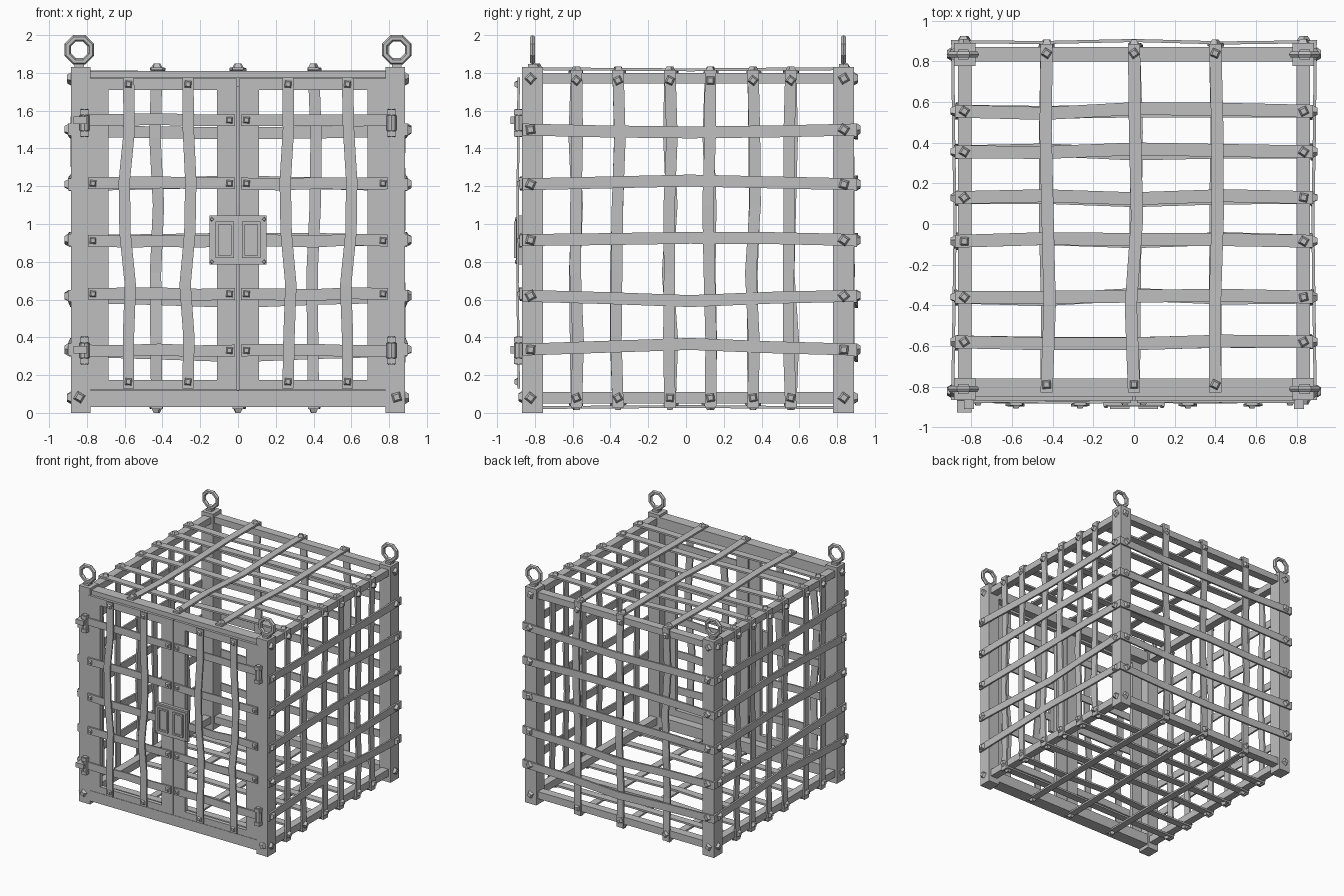
import bpy, bmesh, math, random
from mathutils import Vector

if "Cube" in bpy.data.objects:
    bpy.data.objects.remove(bpy.data.objects["Cube"])

random.seed(7)
iron = bpy.data.materials.new("grey iron")
iron.diffuse_color = (0.52, 0.52, 0.52, 1)
iron.use_nodes = True
iron.node_tree.nodes["Principled BSDF"].inputs["Base Color"].default_value = iron.diffuse_color


def finish(name, bm):
    bmesh.ops.recalc_face_normals(bm, faces=bm.faces)
    me = bpy.data.meshes.new(name)
    bm.to_mesh(me)
    bm.free()
    me.materials.append(iron)
    ob = bpy.data.objects.new(name, me)
    bpy.context.collection.objects.link(ob)
    return ob


def box(name, x, y, z):
    """Box from three (min, max) ranges."""
    bm = bmesh.new()
    bmesh.ops.create_cube(bm, size=1)
    for v in bm.verts:
        v.co = [r[0] if c < 0 else r[1] for c, r in zip(v.co, (x, y, z))]
    return finish(name, bm)


def bar(name, along, a0, a1, lat, norm, nrm_pos, lat_bend, out_bend=None, w=0.06, t=0.015):
    """Hand-forged flat bar: runs on axis `along`, face on axis `norm`, bent by offsets."""
    third = 3 - along - norm
    out = 1 if (nrm_pos > 0) else -1
    lb = [0] + list(lat_bend) + [0]
    ob = [0] + list(out_bend or [0] * len(lat_bend)) + [0]
    bm = bmesh.new()
    rings = []
    for i in range(len(lb)):
        ring = []
        for s, n in ((-1, -1), (1, -1), (1, 1), (-1, 1)):
            p = Vector((0, 0, 0))
            p[along] = a0 + (a1 - a0) * i / (len(lb) - 1)
            p[third] = lat + lb[i] + s * w / 2
            p[norm] = nrm_pos + out * ob[i] + n * t / 2
            ring.append(bm.verts.new(p))
        if rings:
            for k in range(4):
                bm.faces.new((rings[-1][k], rings[-1][k - 3], ring[k - 3], ring[k]))
        rings.append(ring)
    bm.faces.new(rings[0])
    bm.faces.new(rings[-1])
    return finish(name, bm)


def bolt(pos, normal, r=0.03, h=0.022, turn=None):
    """Chamfered square bolt head."""
    bm = bmesh.new()
    bmesh.ops.create_cone(bm, cap_ends=True, segments=4, radius1=r, radius2=r * 0.6, depth=h)
    ang = random.uniform(0, 1.5) if turn is None else turn
    q = Vector(normal).to_track_quat('Z', 'Y')
    for v in bm.verts:
        c, s = math.cos(ang), math.sin(ang)
        p = Vector((v.co.x * c - v.co.y * s, v.co.x * s + v.co.y * c, v.co.z + h * 0.4))
        v.co = q @ p + Vector(pos)
    return finish("bolt", bm)


def wob(n=3, amp=0.014):
    return [random.uniform(-amp, amp) for _ in range(n)]


YS = (-0.58, -0.36, -0.085, 0.13, 0.355, 0.555)      # side uprights and cross bars
XS = (-0.43, 0.0, 0.40)                              # back uprights and long bars
ZS = (1.50, 1.21, 0.915, 0.62, 0.335)                # horizontal bands
ZB = ((-.01, -.015, -.01), (.01, .02, .01), (.005, .012, .01), (-.012, -.028, -.01), (.015, .03, .012))

# corner posts with lifting eyes
for sx in (-1, 1):
    for y0, y1 in ((-0.867, -0.757), (0.778, 0.89)):
        box("corner_post", sorted((sx * 0.78, sx * 0.885)), (y0, y1), (0, 1.83))
        bm = bmesh.new()
        n, m = 8, 6
        yc = (y0 + y1) / 2
        vs = []
        for i in range(n):
            a = 2 * math.pi * (i + 0.5) / n
            for j in range(m):
                b = 2 * math.pi * j / m
                r = 0.066 + 0.018 * math.cos(b)
                vs.append(bm.verts.new((sx * 0.84 + r * math.cos(a), yc + 0.016 * math.sin(b),
                                        1.922 + r * math.sin(a))))
        for i in range(n):
            for j in range(m):
                i2, j2 = (i + 1) % n, (j + 1) % m
                bm.faces.new((vs[i * m + j], vs[i2 * m + j], vs[i2 * m + j2], vs[i * m + j2]))
        finish("lifting_eye", bm)
        box("eye_base", (sx * 0.84 - .025, sx * 0.84 + .025), (yc - .025, yc + .025), (1.825, 1.848))

# frame rails at top and bottom
for nm, z in (("top", (1.745, 1.80)), ("bottom", (0.05, 0.11))):
    for sx in (-1, 1):
        box(nm + "_side_rail", sorted((sx * 0.80, sx * 0.865)), (-0.77, 0.79), z)
    box(nm + "_back_rail", (-0.79, 0.79), (0.80, 0.87), z)
    box(nm + "_front_rail", (-0.79, 0.79), (-0.83, -0.76), (z[0] - 0.02, z[1] + 0.01))
box("front_sill", (-0.79, 0.79), (-0.868, -0.80), (0.03, 0.118))
box("front_lintel", (-0.79, 0.79), (-0.85, -0.80), (1.772, 1.81))

# side walls
for sx in (-1, 1):
    for y in YS:
        bar("side_upright", 2, 0.025, 1.815, y, 0, sx * 0.873, wob(4), wob(4, 0.008))
        for z in (1.76, 0.08):
            bolt((sx * 0.882, y, z), (sx, 0, 0))
    for z, b in zip(ZS, ZB):
        bar("side_band", 1, -0.865, 0.905, z, 0, sx * 0.892, b, (-.006, -.012, -.004), w=0.063)
    for z in (1.77,) + ZS + (0.08,):
        for y in (-0.823, 0.836):
            on_band = z in ZS
            bolt((sx * (0.90 if on_band else 0.886), y, z), (sx, 0, 0), r=0.034)

# back wall
for x in XS:
    bar("back_upright", 2, 0.025, 1.815, x, 1, 0.878, wob(4), wob(4, 0.01))
    for z in (1.76, 0.08):
        bolt((x, 0.887, z), (0, 1, 0))
for z, b in zip(ZS, ZB):
    bar("back_band", 0, -0.895, 0.895, z - 0.005, 1, 0.897, [-k if z > 1.4 or z < .4 else k for k in b] if z < .4
        else b, (-.004, .006, -.006), w=0.063)
    for x in (-0.835, 0.835):
        bolt((x, 0.905, z), (0, 1, 0), r=0.034)
for z in (1.77, 0.08):
    for x in (-0.835, 0.835):
        bolt((x, 0.891, z), (0, 1, 0), r=0.034)

# roof and floor grids
for nm, zc, zl, s in (("roof", 1.807, 1.822, 1), ("floor", 0.043, 0.028, -1)):
    for y in YS:
        bar(nm + "_cross_bar", 0, -0.88, 0.88, y, 2, zc, wob(3, 0.016), [-.004 * s, -.008 * s, -.003 * s], w=0.063)
        for x in (-0.835, 0.835):
            bolt((x, y, zc + s * 0.008), (0, 0, s))
    for x in XS:
        bar(nm + "_long_bar", 1, -0.83, 0.885, x, 2, zl, wob(3, 0.016), [-.003 * s, -.006 * s, -.002 * s])
        for y in (-0.79, 0.84):
            bolt((x, y, zl + s * 0.008), (0, 0, s))

# double doors
VX = ((0.265, (.002, -.015, -.01, .015, .005)), (0.58, (.005, .022, .018, -.01, 0)))
for sx in (-1, 1):
    def xr(a, b):
        return sorted((sx * a, sx * b))
    fy = (-0.868, -0.835)
    box("door_outer_stile", xr(0.685, 0.795), fy, (0.12, 1.77))
    box("door_inner_stile", xr(0.004, 0.11), fy, (0.12, 1.77))
    box("door_top_rail", xr(0.11, 0.685), fy, (1.71, 1.77))
    box("door_bottom_rail", xr(0.11, 0.685), fy, (0.12, 0.175))
    for z in (1.55, 1.215, 0.912, 0.63, 0.33):
        hinged = z in (1.55, 0.33)
        bar("door_band", 0, sx * 0.015, sx * (0.82 if hinged else 0.795), z, 1, -0.874,
            wob(3, 0.006), wob(3, 0.003), w=0.062, t=0.013)
        bolt((sx * 0.045, -0.881, z), (0, -1, 0), r=0.024, h=0.014, turn=0.7)
        if not hinged:
            bolt((sx * 0.768, -0.881, z), (0, -1, 0), r=0.024, h=0.014, turn=0.7)
    for x, b in VX:
        lat = b if sx > 0 else [-k * s for k, s in zip(b, (-1, 1, 1, 1, -1))]
        bar("door_upright", 2, 1.775, 0.13, sx * x, 1, -0.886, lat, (.002, .004, .004, .006, .002), t=0.013)
        for z in (1.74, 0.165):
            bolt((sx * x, -0.893, z), (0, -1, 0), r=0.026, h=0.016, turn=0.7)
    bolt((sx * 0.84, -0.868, 0.083), (0, -1, 0), r=0.034)
    # hinges: pin, knuckle and post leaf
    for z in (1.535, 0.33):
        for nm, r, h in (("hinge_pin", 0.018, 0.15), ("hinge_knuckle", 0.026, 0.08)):
            bm = bmesh.new()
            bmesh.ops.create_cone(bm, cap_ends=True, segments=8, radius1=r, radius2=r, depth=h)
            bmesh.ops.translate(bm, verts=bm.verts, vec=(sx * 0.812, -0.885, z))
            finish(nm, bm)
        for dz in (-0.057, 0.057):
            box("hinge_collar", (sx * .812 - .024, sx * .812 + .024), (-0.91, -0.865), (z + dz - .014, z + dz + .014))
    # side tab on the left hinges
    if sx < 0:
        for z in (1.55, 0.335):
            box("hinge_tab", (-0.872, -0.80), (-0.928, -0.868), (z - 0.02, z + 0.02))

# lock box with two recessed panels
box("lock_plate", (-0.152, 0.152), (-0.893, -0.868), (0.785, 1.045))
box("lock_face", (-0.138, 0.138), (-0.899, -0.89), (0.80, 1.03))
for sx in (-1, 1):
    for a, b in ((0.022, 0.036), (0.104, 0.118)):
        box("lock_panel_side", sorted((sx * a, sx * b)), (-0.91, -0.895), (0.82, 1.012))
    for z in (0.82, 0.998):
        box("lock_panel_edge", sorted((sx * 0.036, sx * 0.104)), (-0.91, -0.895), (z, z + 0.014))
    for z in (0.80, 1.025):
        bolt((sx * 0.138, -0.897, z), (0, -1, 0), r=0.012, h=0.01, turn=0)
